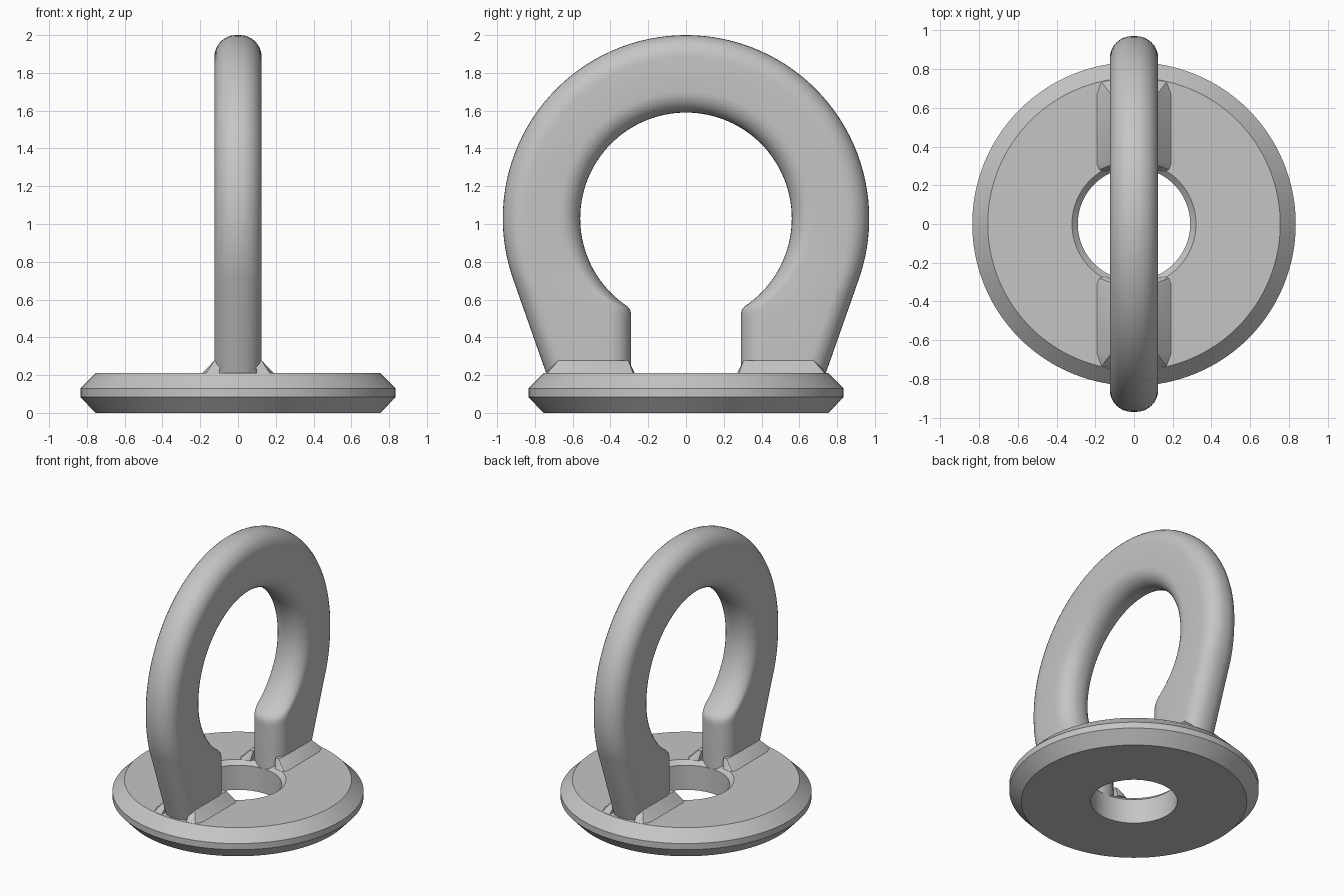
import bpy
import bmesh
from math import sin, cos, pi, radians

old = bpy.data.objects.get("Cube")
if old:
    bpy.data.objects.remove(old, do_unlink=True)

STEEL = (0.56, 0.56, 0.56, 1.0)
steel = bpy.data.materials.new("plain_grey_steel")
steel.use_nodes = True
steel.diffuse_color = STEEL
steel.node_tree.nodes["Principled BSDF"].inputs["Base Color"].default_value = STEEL


def finish(bm, name):
    """Turn a bmesh into a named, shaded object."""
    bmesh.ops.recalc_face_normals(bm, faces=bm.faces)
    mesh = bpy.data.meshes.new(name)
    bm.to_mesh(mesh)
    bm.free()
    obj = bpy.data.objects.new(name, mesh)
    bpy.context.collection.objects.link(obj)
    mesh.materials.append(steel)
    bpy.ops.object.select_all(action='DESELECT')
    obj.select_set(True)
    bpy.context.view_layer.objects.active = obj
    bpy.ops.object.shade_smooth_by_angle(angle=radians(28))
    return obj


def skin(bm, loops, closed):
    """Bridge successive closed loops of points with quads."""
    rings = [[bm.verts.new(p) for p in loop] for loop in loops]
    pairs = list(zip(rings, rings[1:]))
    if closed:
        pairs.append((rings[-1], rings[0]))
    for a, b in pairs:
        n = len(a)
        for i in range(n):
            j = (i + 1) % n
            bm.faces.new((a[i], a[j], b[j], b[i]))
    return rings


# Base disc: chamfered rim and a through hole with a small countersink
profile = [(0.29, 0), (0.755, 0), (0.835, 0.085), (0.835, 0.13),
           (0.755, 0.21), (0.32, 0.21), (0.29, 0.18)]
SEG = 128
bm = bmesh.new()
skin(bm, [[(r * cos(2 * pi * i / SEG), r * sin(2 * pi * i / SEG), z)
           for i in range(SEG)] for r, z in profile], closed=True)
finish(bm, "base_disc")

# Lifting loop: paired outer and inner outline points, from crown to foot
CZ, R_OUT, R_IN = 1.03, 0.97, 0.56
HALF, ROUND = 0.125, 0.115


def on_circle(radius, degrees):
    a = radians(degrees)
    return radius * cos(a), CZ + radius * sin(a)


half = [(on_circle(R_OUT, a), on_circle(R_IN, a)) for a in range(90, 0, -3)]
STEPS = 18
half += [(on_circle(R_OUT, -19.4 * i / STEPS), on_circle(R_IN, -54 * i / STEPS))
         for i in range(STEPS + 1)]
for z_out, inner in [(0.665, (0.312, 0.566)), (0.63, (0.298, 0.55)),
                     (0.6, (0.291, 0.53)), (0.565, (0.29, 0.505)),
                     (0.15, (0.29, 0.15))]:
    half.append(((0.74 + 0.352 * (z_out - 0.21), z_out), inner))
mirrored = [((-o[0], o[1]), (-i[0], i[1])) for o, i in half[:0:-1]]
stations = mirrored + half


def section(outer, inner):
    """Rounded rectangle spanning from the inner to the outer outline."""
    dy, dz = outer[0] - inner[0], outer[1] - inner[1]
    length = (dy * dy + dz * dz) ** 0.5
    points = []
    for quarter, (sx, st) in enumerate([(1, 1), (-1, 1), (-1, -1), (1, -1)]):
        for k in range(9):
            a = (quarter + k / 8) * pi / 2
            x = sx * (HALF - ROUND) + ROUND * cos(a)
            t = length / 2 + st * (length / 2 - ROUND) + ROUND * sin(a)
            points.append((x, inner[0] + dy * t / length, inner[1] + dz * t / length))
    return points


bm = bmesh.new()
rings = skin(bm, [section(o, i) for o, i in stations], closed=False)
bm.faces.new(rings[0])
bm.faces.new(rings[-1])
finish(bm, "lifting_loop")

# Weld fillets: sloped wedges on both sides of each foot
wedge = [(0.192, 0.31), (0.18, 0.28), (0.15, 0.27), (0.1, 0.285),
         (0.192, 0.67), (0.168, 0.735), (0.1, 0.745)]
ridge = [(0.124, 0.32), (0.115, 0.305), (0.09, 0.305), (0.124, 0.675), (0.09, 0.68)]
for sy, end in ((-1, "front"), (1, "back")):
    for sx, side in ((1, "left"), (-1, "right")):
        bm = bmesh.new()
        for x, y in wedge:
            bm.verts.new((sx * x, sy * y, 0.209))
        for x, y in ridge:
            bm.verts.new((sx * x, sy * y, 0.278))
        bmesh.ops.convex_hull(bm, input=bm.verts)
        finish(bm, f"{end}_{side}_weld")
